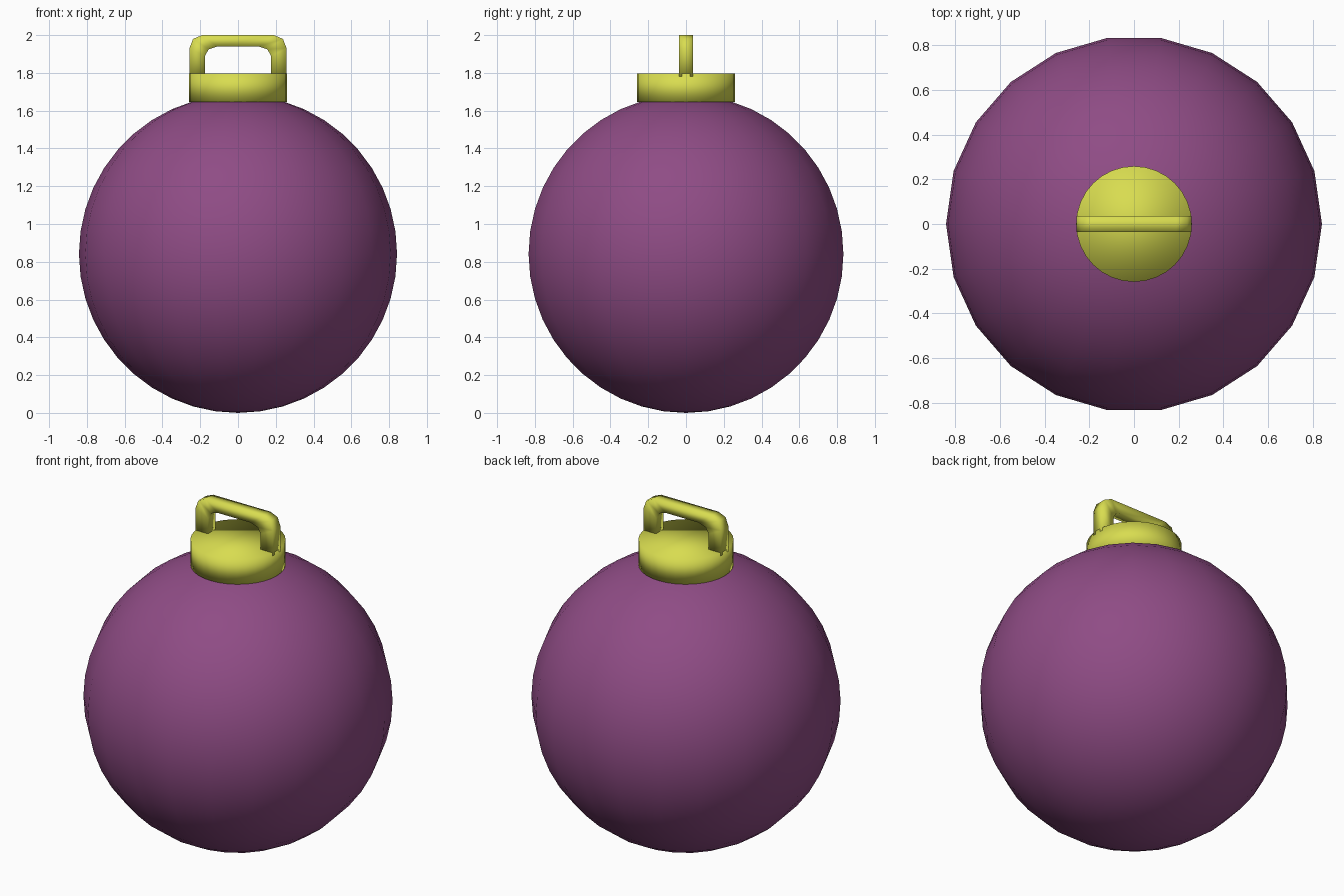
import bpy, bmesh, math
from mathutils import Matrix

cube = bpy.data.objects.get("Cube")
if cube:
    bpy.data.objects.remove(cube, do_unlink=True)

RADIUS = 0.842
CAP_RADIUS = 0.259


def make_material(name, rgb):
    mat = bpy.data.materials.new(name)
    mat.use_nodes = True
    color = (*rgb, 1)
    mat.diffuse_color = color
    mat.node_tree.nodes["Principled BSDF"].inputs["Base Color"].default_value = color
    return mat


def make_object(name, bm, mat):
    bmesh.ops.recalc_face_normals(bm, faces=bm.faces)
    for face in bm.faces:
        face.smooth = True
    mesh = bpy.data.meshes.new(name)
    bm.to_mesh(mesh)
    bm.free()
    mesh.materials.append(mat)
    obj = bpy.data.objects.new(name, mesh)
    bpy.context.collection.objects.link(obj)
    return obj


purple = make_material("purple", (0.275, 0.072, 0.235))
yellow = make_material("yellow", (0.69, 0.72, 0.08))

# Round body, turned so that a seam of vertices lies on the front and back
bm = bmesh.new()
bmesh.ops.create_uvsphere(
    bm, u_segments=22, v_segments=22, radius=RADIUS,
    matrix=Matrix.Translation((0, 0, RADIUS)) @ Matrix.Rotation(math.pi / 2, 4, "Z"))
make_object("ball", bm, purple)

# Short cap, soft shaded over the rim
bm = bmesh.new()
bmesh.ops.create_cone(
    bm, cap_ends=True, segments=32, radius1=CAP_RADIUS, radius2=CAP_RADIUS,
    depth=0.15, matrix=Matrix.Translation((0, 0, 1.722)))
make_object("cap", bm, yellow)

# Square-section handle: an outer and an inner arch joined by a strip
outer = [(-0.257, 1.78), (-0.257, 1.93), (-0.238, 1.98), (-0.19, 2.0)]
inner = [(-0.175, 1.78), (-0.175, 1.89), (-0.155, 1.925), (-0.11, 1.94)]
outer += [(-x, z) for x, z in reversed(outer)]
inner += [(-x, z) for x, z in reversed(inner)]
bm = bmesh.new()
sections = []
for (xo, zo), (xi, zi) in zip(outer, inner):
    corners = [(xo, -0.036, zo), (xo, 0.036, zo), (xi, 0.036, zi), (xi, -0.036, zi)]
    sections.append([bm.verts.new(c) for c in corners])
for a, b in zip(sections, sections[1:]):
    for i in range(4):
        j = (i + 1) % 4
        bm.faces.new((a[i], a[j], b[j], b[i]))
for end in (sections[0], sections[-1]):
    bm.faces.new(end)
make_object("handle", bm, yellow)
